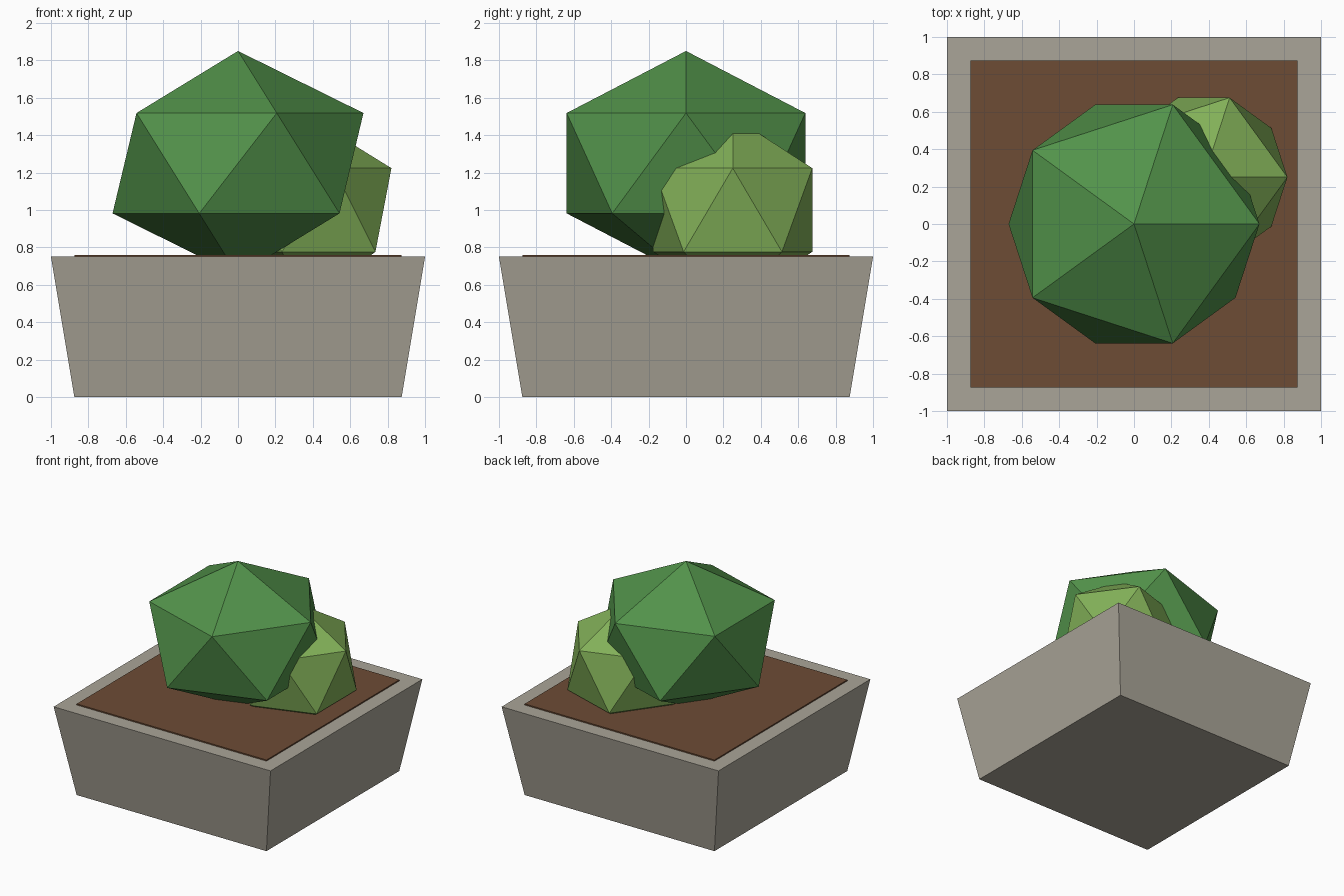
import bpy, bmesh

if "Cube" in bpy.data.objects:
    bpy.data.objects.remove(bpy.data.objects["Cube"])


def material(name, rgb):
    # sRGB 0-255 to linear
    lin = [((c / 255 + 0.055) / 1.055) ** 2.4 for c in rgb]
    m = bpy.data.materials.new(name)
    m.diffuse_color = (*lin, 1)
    m.use_nodes = True
    m.node_tree.nodes["Principled BSDF"].inputs["Base Color"].default_value = m.diffuse_color
    return m


def finish(name, bm, mat):
    me = bpy.data.meshes.new(name)
    bm.to_mesh(me)
    bm.free()
    me.materials.append(mat)
    ob = bpy.data.objects.new(name, me)
    bpy.context.collection.objects.link(ob)
    return ob


def tapered_box(name, low, high, z0, z1, mat):
    bm = bmesh.new()
    bmesh.ops.create_cube(bm, size=2)
    for v in bm.verts:
        half, z = (high, z1) if v.co.z > 0 else (low, z0)
        v.co = (v.co.x * half, v.co.y * half, z)
    return finish(name, bm, mat)


def bush(name, centre, size, mat):
    bm = bmesh.new()
    bmesh.ops.create_icosphere(bm, subdivisions=1, radius=1)
    bmesh.ops.scale(bm, vec=size, verts=bm.verts)
    bmesh.ops.translate(bm, vec=centre, verts=bm.verts)
    return finish(name, bm, mat)


stone = material("stone grey", (170, 165, 152))
earth = material("soil brown", (109, 76, 53))
dark = material("leaf green", (82, 146, 74))
light = material("light leaf green", (130, 176, 88))

# Planter, flared upwards, with a thin slab of soil on top
tapered_box("planter", 0.875, 1.0, 0, 0.75, stone)
tapered_box("soil", 0.875, 0.875, 0.74, 0.76, earth)

# Two overlapping low-poly bushes
bush("large_bush", (0, 0, 1.25), (0.75, 0.75, 0.6), dark)
bush("small_bush", (0.373, 0.25, 1.0), (0.5, 0.5, 0.5), light)
